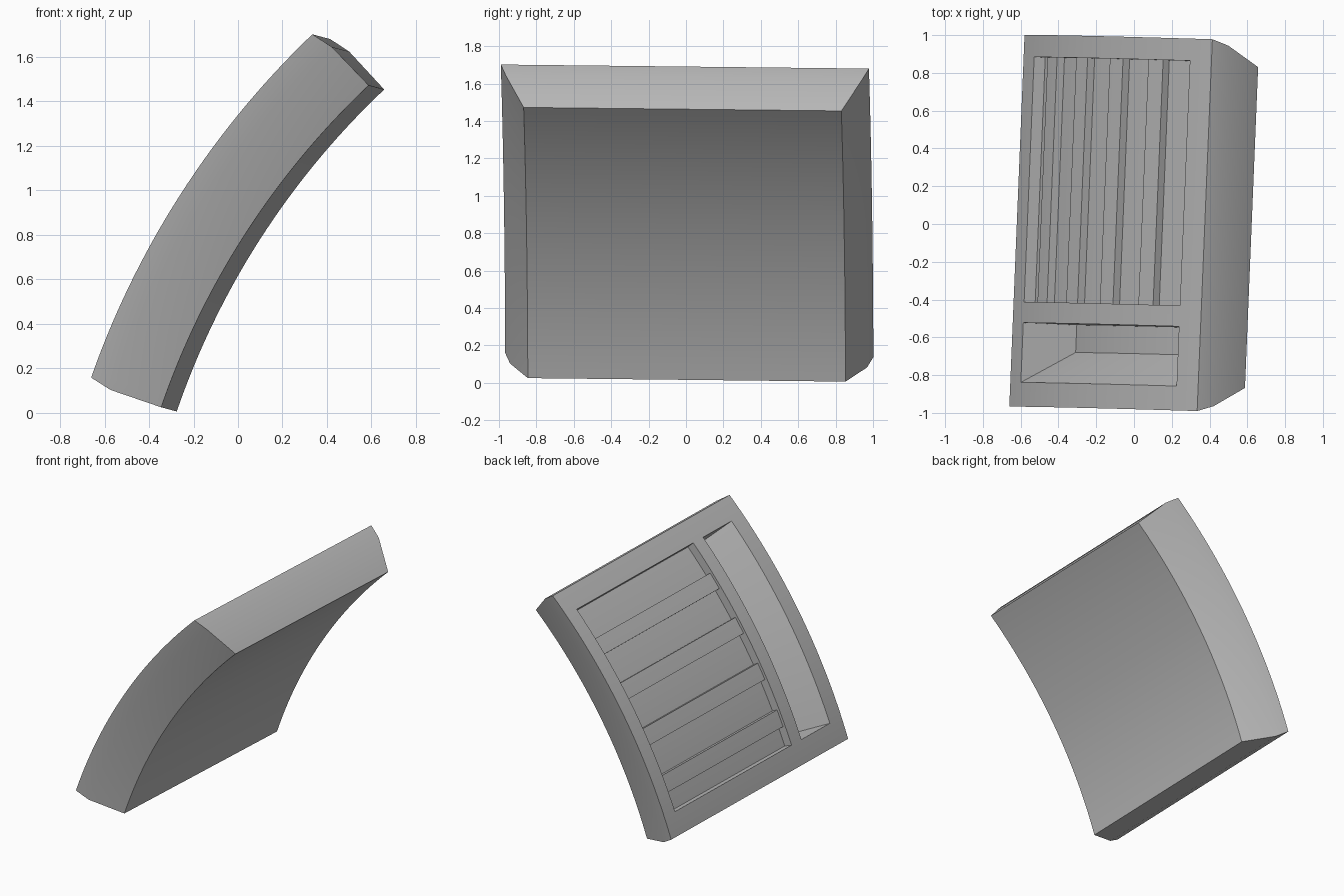
import bpy, bmesh
from math import sin, cos, radians
from mathutils import Matrix, Vector

if "Cube" in bpy.data.objects:
    bpy.data.objects.remove(bpy.data.objects["Cube"], do_unlink=True)

grey = bpy.data.materials.new("plain_grey")
grey.use_nodes = True
grey.diffuse_color = (0.5, 0.5, 0.5, 1)
grey.node_tree.nodes["Principled BSDF"].inputs["Base Color"].default_value = (0.5, 0.5, 0.5, 1)

# Curved panel: arc in the x-z plane, swept from its low end to its high end
RADIUS, CENTRE = 3.932, (3.091, -1.152)
LOW, SPAN = radians(70.7), radians(27)
PIVOT = Matrix.Translation((0, 0, 0.85))
LEAN = PIVOT @ Matrix.Rotation(-0.041, 4, 'Z') @ Matrix.Rotation(-0.011, 4, 'X') @ PIVOT.inverted()


def on_arc(t, y, depth):
    a = LOW - SPAN * t
    r = RADIUS - depth
    return LEAN @ Vector((CENTRE[0] - r * sin(a), y, CENTRE[1] + r * cos(a)))


def sweep(name, section, t0, t1, steps):
    """Sweep a closed section of (y, depth, end overhang) along the arc."""
    bm = bmesh.new()
    rings = []
    for i in range(steps + 1):
        f = i / steps
        rings.append([bm.verts.new(on_arc(t0 - e + (t1 - t0 + 2 * e) * f, y, d))
                      for y, d, e in section])
    n = len(section)
    for a, b in zip(rings, rings[1:]):
        for j in range(n):
            k = (j + 1) % n
            bm.faces.new((a[j], a[k], b[k], b[j]))
    # Caps built as strips between mirrored section points
    for ring in (rings[0], rings[-1]):
        for j in range(n // 2 - 1):
            bm.faces.new((ring[j], ring[j + 1], ring[n - 2 - j], ring[n - 1 - j]))
    bmesh.ops.recalc_face_normals(bm, faces=bm.faces)
    mesh = bpy.data.meshes.new(name)
    bm.to_mesh(mesh)
    bm.free()
    mesh.materials.append(grey)
    obj = bpy.data.objects.new(name, mesh)
    bpy.context.collection.objects.link(obj)
    return obj


def box(y0, y1, d0, d1):
    return [(y0, d0, 0), (y0, d1, 0), (y1, d1, 0), (y1, d0, 0)]


def select_only(obj):
    bpy.ops.object.select_all(action='DESELECT')
    obj.select_set(True)
    bpy.context.view_layer.objects.active = obj


# Body: short rim, then sides tapering to the inner face
half = [(-0.985, 0, 0), (-0.955, 0.10, 0.013), (-0.85, 0.336, 0.013)]
body = sweep("curved_panel", half + [(-y, d, e) for y, d, e in reversed(half)], 0, 1, 40)

# Recesses: a shallow tray for the slats and a deep bin with one sloping wall
tray = sweep("tray_cutter", box(-0.43, 0.868, -0.03, 0.063), 0.086, 0.913, 40)
bin_section = [(-0.873, -0.03, 0), (-0.685, 0.305, 0), (-0.54, 0.305, 0), (-0.54, -0.03, 0)]
deep_bin = sweep("bin_cutter", bin_section, 0.086, 0.913, 40)
select_only(body)
for cutter in (tray, deep_bin):
    cut = body.modifiers.new("recess", 'BOOLEAN')
    cut.operation = 'DIFFERENCE'
    cut.solver = 'EXACT'
    cut.object = cutter
    bpy.ops.object.modifier_apply(modifier=cut.name)
    bpy.data.objects.remove(cutter, do_unlink=True)
bpy.ops.object.shade_smooth_by_angle(angle=radians(20))

# Slats across the tray
for i in range(4):
    t = 0.193 + 0.187 * i
    slat = sweep(f"slat_{i + 1}", box(-0.433, 0.871, 0.02, 0.07), t - 0.033, t + 0.033, 4)
    select_only(slat)
    bpy.ops.object.shade_smooth_by_angle(angle=radians(20))
